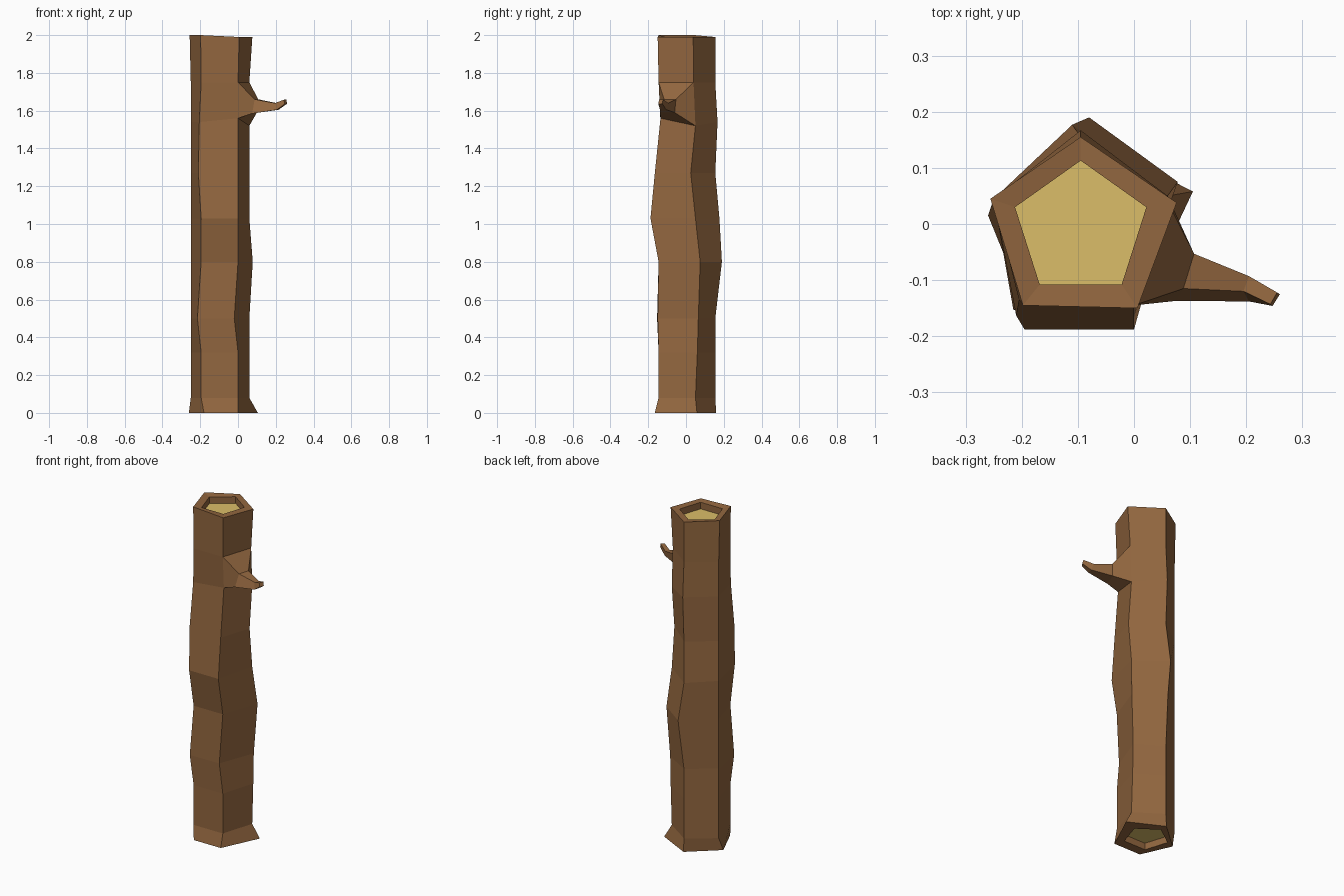
import bpy, bmesh
from mathutils import Vector

if "Cube" in bpy.data.objects:
    bpy.data.objects.remove(bpy.data.objects["Cube"])


def material(name, color):
    m = bpy.data.materials.new(name)
    m.diffuse_color = (*color, 1)
    m.use_nodes = True
    m.node_tree.nodes["Principled BSDF"].inputs["Base Color"].default_value = m.diffuse_color
    return m


bark = material("bark", (0.29, 0.135, 0.05))
wood = material("cut_wood", (0.71, 0.51, 0.14))

# Five-sided trunk: front-left, front-right, right, back, left corners
FL, FR, R, B, L = range(5)
base = [(-.195, -.145), (0, -.145), (.06, .05), (-.095, .155), (-.25, .045)]
heights = [0, .08, .32, .5, .8, 1.03, 1.27, 1.54, 1.75, 1.99]

# Bumps: (ring, corner) -> shift of that corner
bumps = {
    (0, FL): (.015, -.02), (0, FR): (.0, -.02), (0, R): (.045, .008),
    (0, B): (0, .005), (0, L): (-.01, -.03),
    (2, R): (0, .01), (3, FL): (-.02, -.008), (3, FR): (-.02, -.005),
    (3, R): (0, .015), (4, R): (.018, .025), (4, B): (.015, .035),
    (5, FL): (0, -.043), (5, FR): (0, -.043), (5, B): (-.015, .022),
    (6, FL): (-.015, -.018), (6, FR): (0, -.02), (6, R): (0, -.025),
    (7, FL): (-.01, .01), (7, FR): (0, .01), (7, B): (0, .012),
    (8, R): (0, -.01), (9, FL): (-.003, 0), (9, FR): (.006, -.005),
    (9, R): (.016, -.012), (9, L): (-.006, 0),
}
lift = {(9, FL): .01, (9, L): .01, (7, FR): .02, (7, R): -.02}

bm = bmesh.new()
rings = []
for r, z in enumerate(heights):
    ring = []
    for c, (x, y) in enumerate(base):
        dx, dy = bumps.get((r, c), (0, 0))
        ring.append(bm.verts.new((x + dx, y + dy, z + lift.get((r, c), 0))))
    rings.append(ring)


def bridge(a, b, skip=()):
    n = len(a)
    for i in range(n):
        if i not in skip:
            j = (i + 1) % n
            bm.faces.new((a[i], a[j], b[j], b[i]))


for r in range(len(rings) - 1):
    bridge(rings[r], rings[r + 1], (FR,) if r == 7 else ())

# Recessed cut wood at both ends
inner = [(-.168, -.108), (-.022, -.108), (.022, .03), (-.095, .113), (-.212, .03)]
for end, z, depth in ((rings[-1], 1.99, -.04), (rings[0], 0, .04)):
    lip = [bm.verts.new((x, y, z)) for x, y in inner]
    floor = [bm.verts.new((x, y, z + depth)) for x, y in inner]
    bridge(end, lip)
    bridge(lip, floor)
    bm.faces.new(floor).material_index = 1

# Branch stub growing out of the front-right side
sections = [
    [(.075, -.137, 1.585), (.10, -.06, 1.59), (.107, -.053, 1.66), (.088, -.115, 1.66)],
    [(.205, -.138, 1.605), (.215, -.105, 1.605), (.205, -.093, 1.64), (.195, -.12, 1.64)],
    [(.247, -.146, 1.635), (.26, -.125, 1.637), (.255, -.122, 1.66), (.243, -.143, 1.658)],
]
prev = [rings[7][FR], rings[7][R], rings[8][R], rings[8][FR]]
for pts in sections:
    cur = [bm.verts.new(Vector(p)) for p in pts]
    bridge(prev, cur)
    prev = cur
bm.faces.new(prev)

bmesh.ops.recalc_face_normals(bm, faces=bm.faces)
mesh = bpy.data.meshes.new("log_trunk")
bm.to_mesh(mesh)
bm.free()
mesh.materials.append(bark)
mesh.materials.append(wood)
bpy.context.collection.objects.link(bpy.data.objects.new("log_trunk", mesh))
